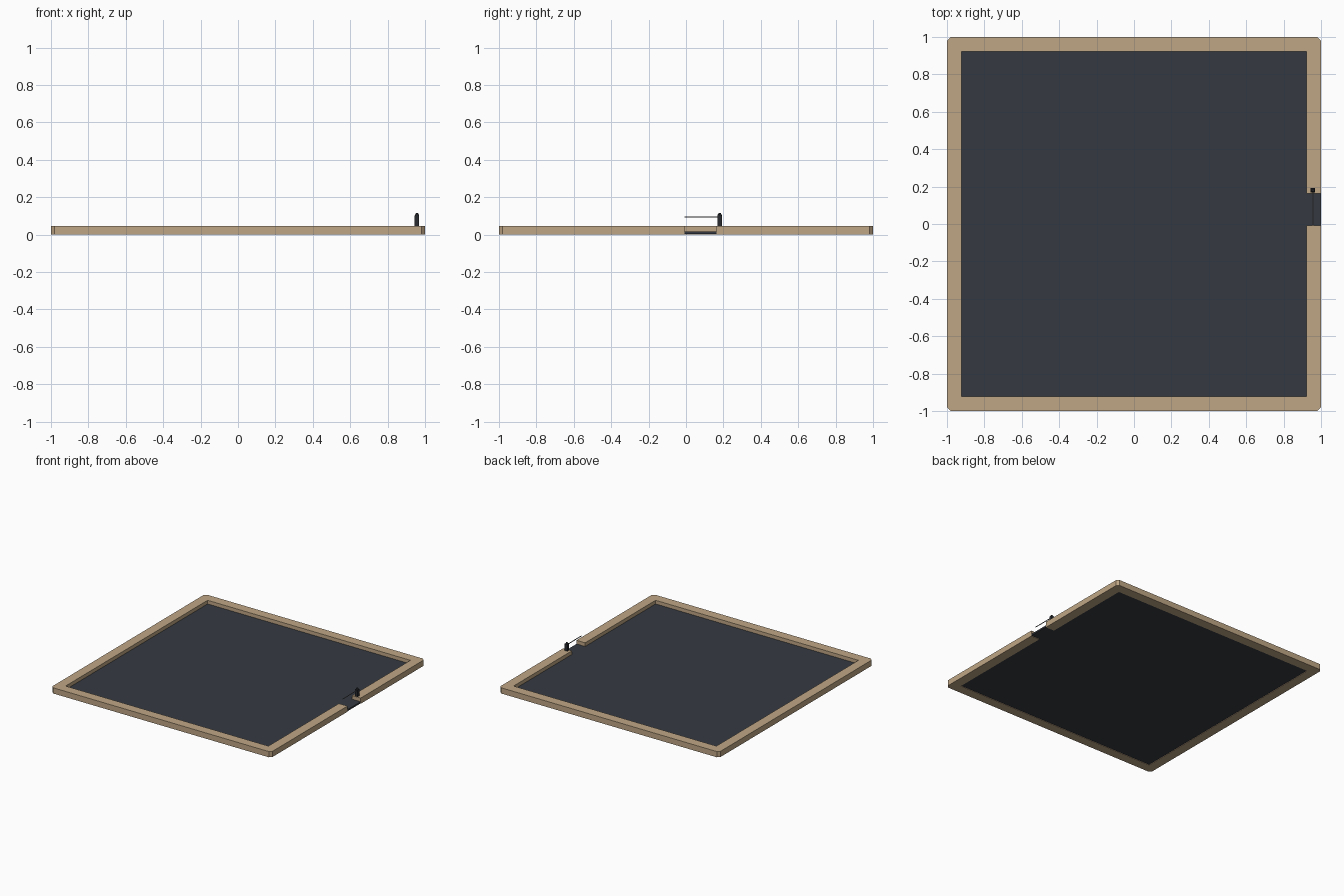
import bpy, bmesh
from mathutils import Vector

cube = bpy.data.objects.get("Cube")
if cube:
    bpy.data.objects.remove(cube)


def material(name, rgb):
    mat = bpy.data.materials.new(name)
    mat.use_nodes = True
    mat.diffuse_color = (*rgb, 1)
    mat.node_tree.nodes["Principled BSDF"].inputs["Base Color"].default_value = (*rgb, 1)
    return mat


sand = material("sand wall", (0.52, 0.38, 0.235))
asphalt = material("dark asphalt", (0.036, 0.042, 0.053))
charcoal = material("charcoal metal", (0.02, 0.023, 0.028))
steel = material("grey steel", (0.2, 0.21, 0.22))


def finish(name, bm, mat):
    bmesh.ops.recalc_face_normals(bm, faces=bm.faces)
    mesh = bpy.data.meshes.new(name)
    bm.to_mesh(mesh)
    bm.free()
    mesh.materials.append(mat)
    obj = bpy.data.objects.new(name, mesh)
    bpy.context.collection.objects.link(obj)
    return obj


def box(name, low, high, mat):
    low, high = Vector(low), Vector(high)
    bm = bmesh.new()
    bmesh.ops.create_cube(bm, size=1)
    for v in bm.verts:
        v.co = (low + high) / 2 + v.co * (high - low)
    return finish(name, bm, mat)


OUT, IN, CUT = 1.0, 0.922, 0.02
WALL_TOP, FLOOR_LOW, FLOOR_TOP = 0.047, 0.004, 0.017
GAP_LOW, GAP_HIGH = -0.007, 0.164

# Perimeter wall: a mitred strip running round from one gate jamb to the other
rows = [((OUT, GAP_HIGH), (IN, GAP_HIGH))]
for sx, sy in ((1, 1), (-1, 1), (-1, -1), (1, -1)):
    ends = [(sx * OUT, sy * (OUT - CUT)), (sx * (OUT - CUT), sy * OUT)]
    if sx * sy < 0:
        ends.reverse()
    rows += [(end, (sx * IN, sy * IN)) for end in ends]
rows.append(((OUT, GAP_LOW), (IN, GAP_LOW)))

bm = bmesh.new()
cache = {}


def vert(point):
    if point not in cache:
        cache[point] = bm.verts.new((*point, 0))
    return cache[point]


for (a, b), (c, d) in zip(rows, rows[1:]):
    corners = list(dict.fromkeys([a, c, d, b]))
    bm.faces.new([vert(p) for p in corners])
extruded = bmesh.ops.extrude_face_region(bm, geom=bm.faces[:])["geom"]
for v in extruded:
    if isinstance(v, bmesh.types.BMVert):
        v.co.z = WALL_TOP
finish("perimeter_wall", bm, sand)

# Yard floor and the roadway through the gate
box("yard_floor", (-IN, -IN, FLOOR_LOW), (IN, IN, FLOOR_TOP), asphalt)
box("gate_roadway", (IN, GAP_LOW, FLOOR_LOW), (OUT, GAP_HIGH, FLOOR_TOP), asphalt)

# Barrier post with a tapered cap, standing on the wall beside the gate
PX, PY, HALF = 0.957, 0.18, 0.012
box("barrier_post", (PX - HALF, PY - HALF, WALL_TOP),
    (PX + HALF, PY + HALF, 0.103), charcoal)
bm = bmesh.new()
bmesh.ops.create_cone(bm, cap_ends=True, segments=8, radius1=HALF, radius2=HALF / 2, depth=0.011)
bmesh.ops.translate(bm, verts=bm.verts, vec=(PX, PY, 0.1085))
finish("barrier_post_cap", bm, charcoal)

# Barrier arm across the gap
box("barrier_arm", (PX - 0.002, GAP_LOW, 0.091), (PX + 0.002, PY, 0.096), steel)
